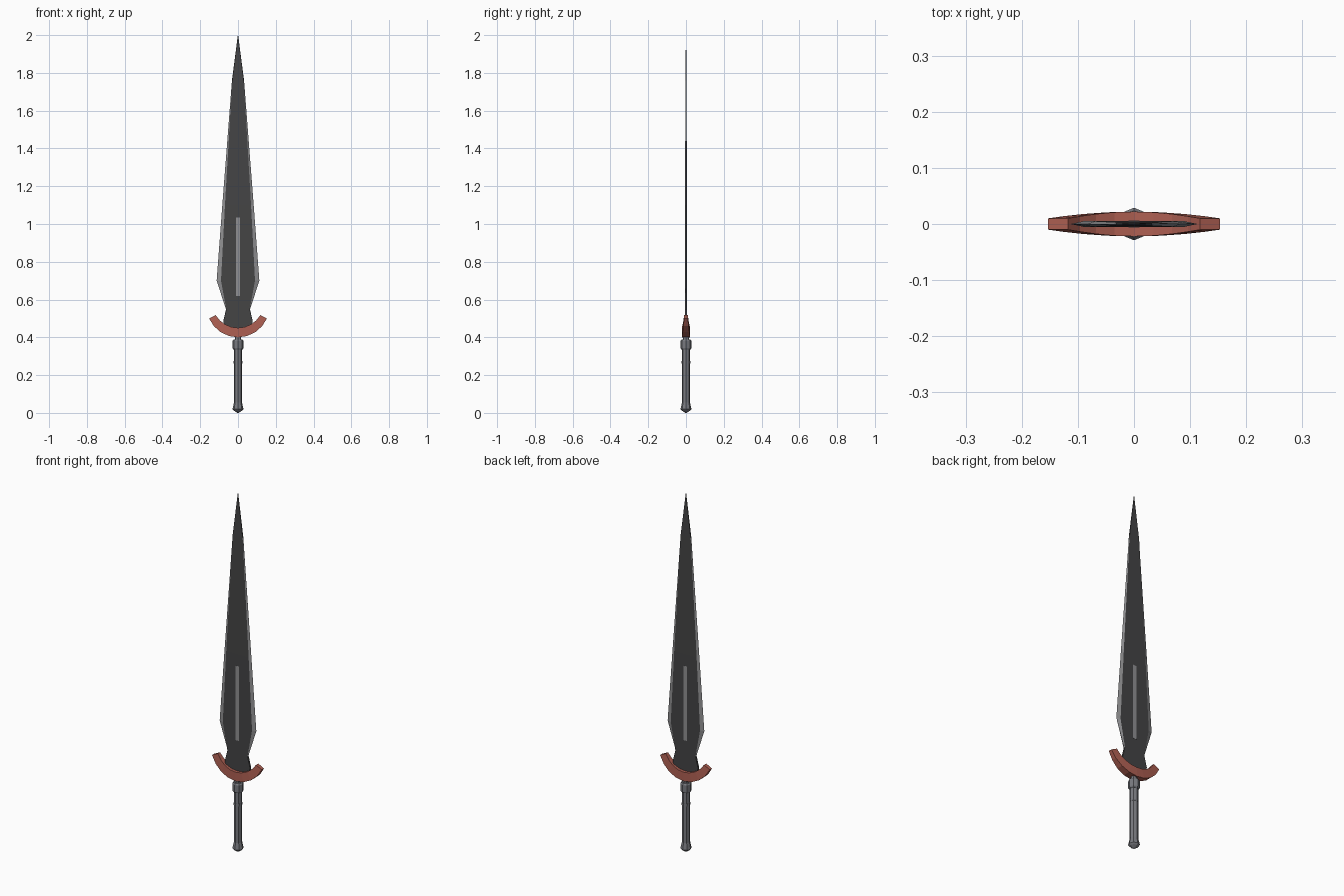
import bpy, bmesh, math

if "Cube" in bpy.data.objects:
    bpy.data.objects.remove(bpy.data.objects["Cube"])


def material(name, rgb):
    m = bpy.data.materials.new(name)
    m.diffuse_color = (*rgb, 1)
    m.use_nodes = True
    m.node_tree.nodes["Principled BSDF"].inputs["Base Color"].default_value = m.diffuse_color
    return m


DARK = material("dark steel", (0.058, 0.058, 0.06))
EDGE = material("bright steel", (0.28, 0.28, 0.29))
GRIP = material("grip grey", (0.19, 0.195, 0.215))
RED = material("guard red", (0.42, 0.115, 0.085))


def finish(bm, name, *mats):
    bmesh.ops.remove_doubles(bm, verts=bm.verts[:], dist=1e-5)
    bmesh.ops.recalc_face_normals(bm, faces=bm.faces[:])
    me = bpy.data.meshes.new(name)
    bm.to_mesh(me)
    bm.free()
    for m in mats:
        me.materials.append(m)
    ob = bpy.data.objects.new(name, me)
    bpy.context.collection.objects.link(ob)
    return ob


def loft(rings, color_rule=None):
    """Bridge equal-length closed rings and cap both ends."""
    bm = bmesh.new()
    vs = [[bm.verts.new(p) for p in r] for r in rings]
    n = len(vs[0])
    for a, b in zip(vs, vs[1:]):
        for k in range(n):
            f = bm.faces.new((a[k], a[(k + 1) % n], b[(k + 1) % n], b[k]))
            if color_rule:
                f.material_index = color_rule(k, f)
    bm.faces.new(vs[0])
    bm.faces.new(vs[-1])
    return bm


# Blade: height, half width of dark flat, half width at cutting edge, half thickness
stations = [(0.42, 0.06, 0.0601, 0.005), (0.485, 0.078, 0.0781, 0.005),
            (0.548, 0.062, 0.0635, 0.005), (0.70, 0.09, 0.113, 0.005),
            (1.10, 0.069, 0.083, 0.005), (1.76, 0.0305, 0.032, 0.003),
            (2.00, 0.0005, 0.0008, 0.0005)]
rings = [[(-o, 0, z), (-i, -t, z), (i, -t, z), (o, 0, z), (i, t, z), (-i, t, z)]
         for z, i, o, t in stations]


def blade_color(k, f):
    z = f.calc_center_median().z
    return 1 if k not in (1, 4) and 0.55 < z < 1.77 else 0


finish(loft(rings, blade_color), "blade", DARK, EDGE)

# Inlaid strip down the middle of each blade face
for side, name in ((-1, "front_fuller"), (1, "back_fuller")):
    strip = [[(-0.01, side * 0.004, z), (0.01, side * 0.004, z),
              (0.01, side * 0.0058, z), (-0.01, side * 0.0058, z)]
             for z in (0.62, 1.035)]
    finish(loft(strip), name, EDGE)

# Crescent guard, thinning toward its horns
rings = []
for s in range(-4, 5):
    u = s / 4
    ao, ai = math.radians(66.4) * u, math.radians(59.5) * u
    xo, zo = 0.167 * math.sin(ao), 0.567 - 0.167 * math.cos(ao)
    xi, zi = 0.137 * math.sin(ai), 0.587 - 0.137 * math.cos(ai)
    y = 0.022 - 0.012 * (xo / 0.153) ** 2
    rings.append([(xo, -y, zo), (xo, y, zo), (xi, y, zi), (xi, -y, zi)])
finish(loft(rings), "guard", RED)


# Eight-sided turned parts of the hilt
def turned(name, profile, mat):
    finish(loft([[(r * math.cos(k * math.pi / 4), r * math.sin(k * math.pi / 4), z)
                  for k in range(8)] for r, z in profile]), name, mat)


turned("pommel", [(0.004, 0.0), (0.022, 0.012), (0.029, 0.02), (0.021, 0.056)], GRIP)
turned("grip", [(0.021, 0.05), (0.021, 0.345)], GRIP)
turned("grip_ring", [(0.0225, 0.262), (0.0225, 0.274)], GRIP)
turned("collar", [(0.024, 0.335), (0.029, 0.342), (0.029, 0.381), (0.024, 0.388)], GRIP)
turned("neck", [(0.017, 0.38), (0.017, 0.42)], GRIP)
